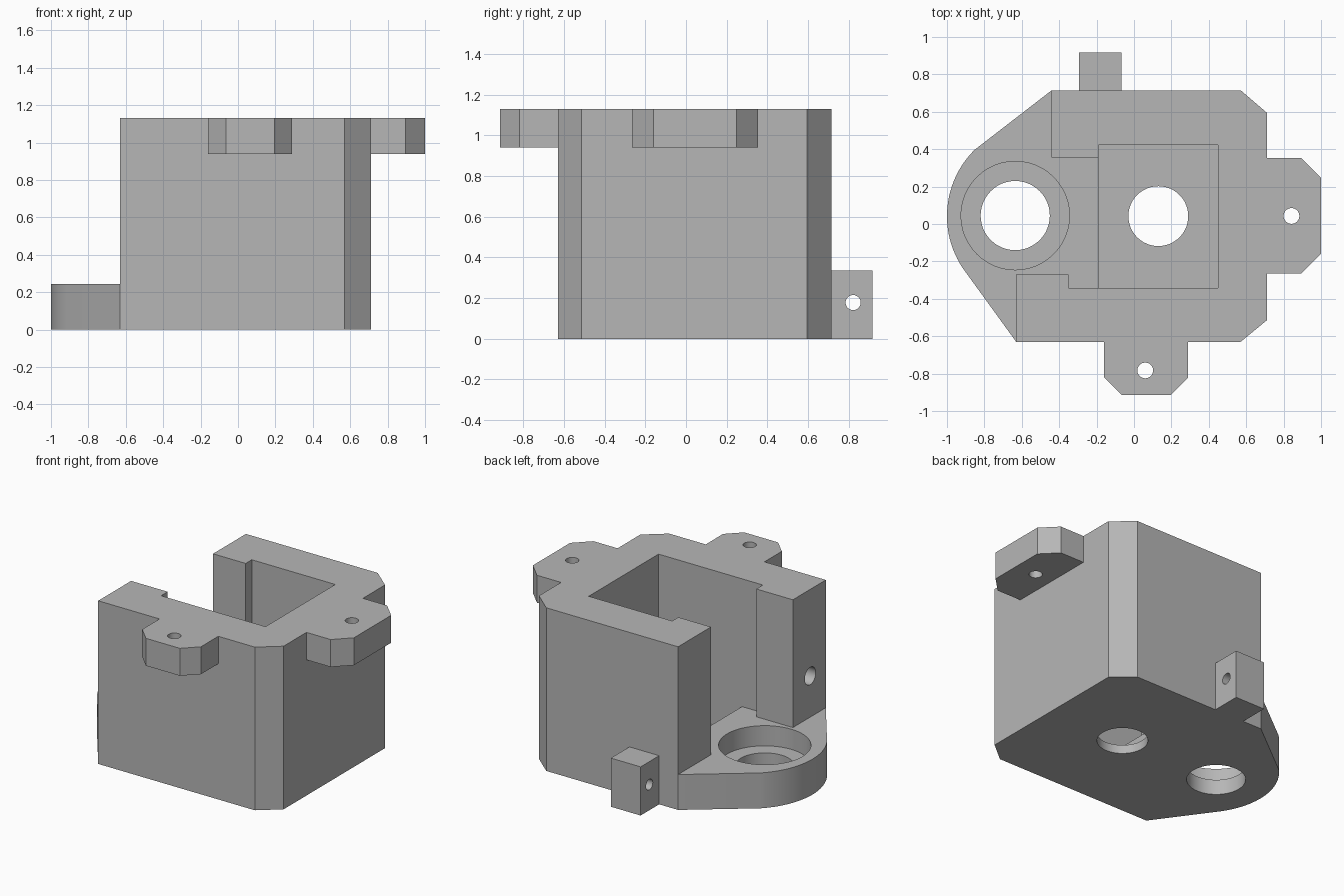
import bpy, bmesh, math
from mathutils import Matrix, Vector

if "Cube" in bpy.data.objects:
    bpy.data.objects.remove(bpy.data.objects["Cube"], do_unlink=True)

grey = bpy.data.materials.new("plain grey")
grey.use_nodes = True
GREY = (0.47, 0.47, 0.47, 1)
grey.diffuse_color = GREY
grey.node_tree.nodes["Principled BSDF"].inputs["Base Color"].default_value = GREY

HEIGHT, PLATE = 1.13, 0.245


def make_object(name, bm):
    bmesh.ops.recalc_face_normals(bm, faces=bm.faces)
    mesh = bpy.data.meshes.new(name)
    bm.to_mesh(mesh)
    bm.free()
    mesh.materials.append(grey)
    obj = bpy.data.objects.new(name, mesh)
    bpy.context.collection.objects.link(obj)
    return obj


def prism(name, outline, z0, z1):
    bm = bmesh.new()
    face = bm.faces.new([bm.verts.new((x, y, z0)) for x, y in outline])
    new = bmesh.ops.extrude_face_region(bm, geom=[face])["geom"]
    bmesh.ops.translate(bm, vec=(0, 0, z1 - z0),
                        verts=[v for v in new if isinstance(v, bmesh.types.BMVert)])
    return make_object(name, bm)


def box_outline(x0, x1, y0, y1):
    return [(x0, y0), (x1, y0), (x1, y1), (x0, y1)]


def rod(centre, radius, length, axis="Z"):
    bm = bmesh.new()
    turn = Matrix.Rotation(math.pi / 2, 4, "Y") if axis == "X" else Matrix()
    bmesh.ops.create_cone(bm, cap_ends=True, segments=48, radius1=radius, radius2=radius,
                          depth=length, matrix=Matrix.Translation(Vector(centre)) @ turn)
    return make_object("hole_cutter", bm)


def cut(target, cutter):
    cutter.hide_render = True
    mod = target.modifiers.new("cut", "BOOLEAN")
    mod.operation = "DIFFERENCE"
    mod.solver = "EXACT"
    mod.object = cutter
    bpy.context.view_layer.objects.active = target
    bpy.ops.object.modifier_apply(modifier=mod.name)
    bpy.data.objects.remove(cutter, do_unlink=True)


# Main housing with rounded nose, cut down from one solid block
start, end = math.radians(135), math.radians(214)
nose = [(-0.5 + 0.5 * math.cos(a), 0.042 + 0.5 * math.sin(a))
        for a in [start + (end - start) * i / 24 for i in range(25)]]
outline = [(-0.63, -0.63), (0.57, -0.63), (0.71, -0.515), (0.71, 0.595),
           (0.57, 0.715), (-0.44, 0.715)] + nose
housing = prism("housing", outline, 0, HEIGHT)

# Open channel above the nose plate, between the two towers
channel = [(-1.2, -1), (-0.63, -1), (-0.63, -0.27), (-0.35, -0.27), (-0.35, -0.342),
           (-0.12, -0.342), (-0.12, 0.355), (-0.44, 0.355), (-0.44, 1), (-1.2, 1)]
cut(housing, prism("channel_cutter", channel, PLATE, 1.5))

# Rectangular pocket with a thin floor
cut(housing, prism("pocket_cutter", box_outline(-0.19, 0.45, -0.342, 0.422), 0.06, 1.5))

# Floor hole, counterbored nose hole and blind hole in the front tower
cut(housing, rod((0.13, 0.042, 0), 0.16, 0.6))
cut(housing, rod((-0.635, 0.045, 0), 0.185, 1))
cut(housing, rod((-0.635, 0.045, 0.605), 0.29, 1))
cut(housing, rod((-0.63, -0.46, 0.53), 0.06, 0.6, "X"))

# Mounting ears with chamfered outer corners
EAR_BASE = 0.94
front_ear = prism("front_ear", [(-0.16, -0.63), (-0.16, -0.82), (-0.065, -0.915),
                                (0.195, -0.915), (0.29, -0.82), (0.29, -0.63)],
                  EAR_BASE, HEIGHT)
cut(front_ear, rod((0.06, -0.783, 1), 0.042, 1))
side_ear = prism("left_ear", [(0.71, -0.265), (0.895, -0.265), (1, -0.16),
                              (1, 0.248), (0.895, 0.353), (0.71, 0.353)],
                 EAR_BASE, HEIGHT)
cut(side_ear, rod((0.842, 0.043, 1), 0.042, 1))

# Rear lug with a cross hole
lug = prism("rear_lug", box_outline(-0.295, -0.067, 0.715, 0.918), 0, 0.337)
cut(lug, rod((-0.18, 0.822, 0.178), 0.037, 1, "X"))

# Smooth the round walls and keep the edges crisp
bpy.ops.object.select_all(action="DESELECT")
for obj in (housing, front_ear, side_ear, lug):
    obj.select_set(True)
bpy.context.view_layer.objects.active = housing
bpy.ops.object.shade_smooth_by_angle(angle=math.radians(20))
